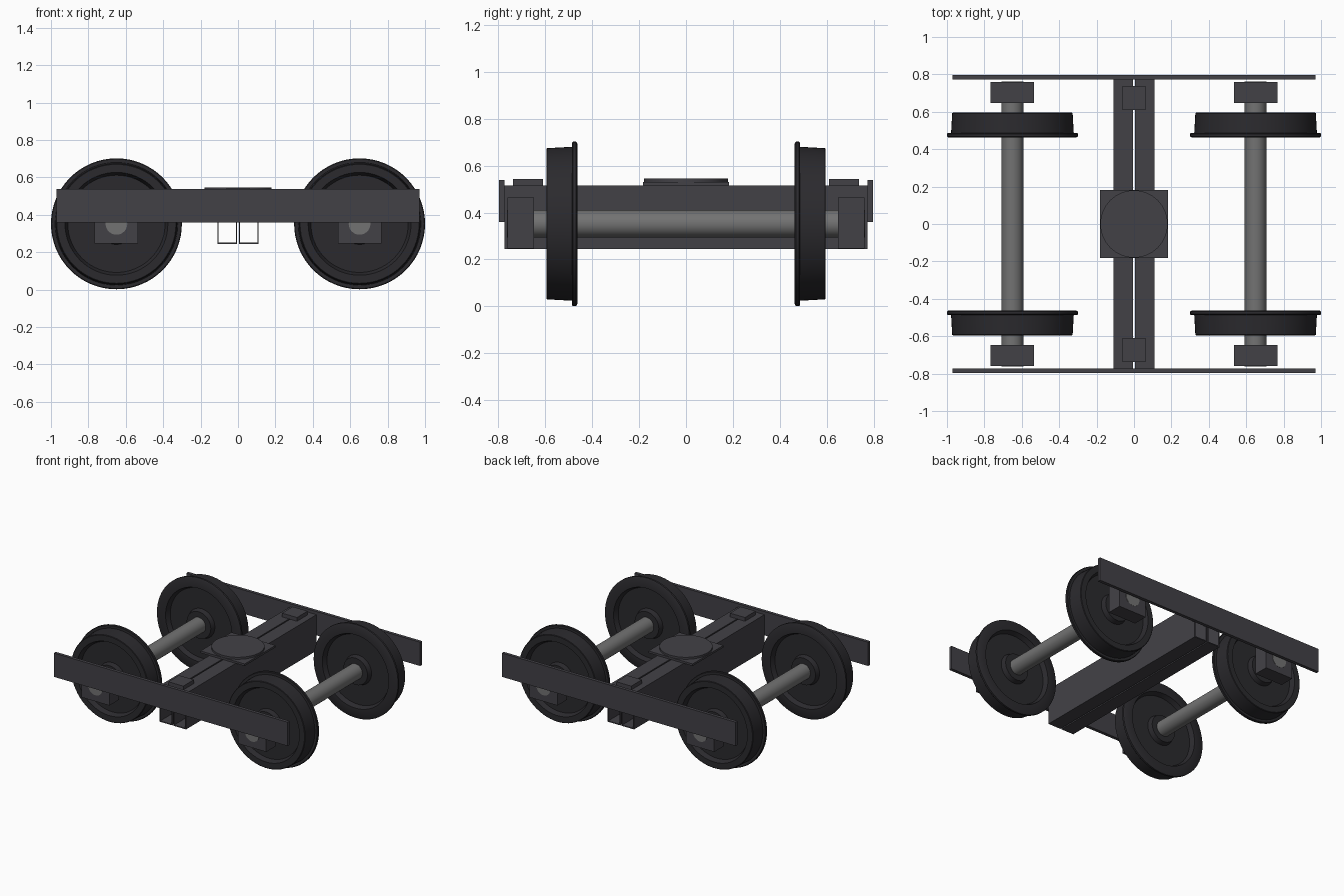
import bpy, bmesh, math

if "Cube" in bpy.data.objects:
    bpy.data.objects.remove(bpy.data.objects["Cube"])


def material(name, c):
    m = bpy.data.materials.new(name)
    m.diffuse_color = (*c, 1)
    m.use_nodes = True
    m.node_tree.nodes["Principled BSDF"].inputs["Base Color"].default_value = m.diffuse_color
    return m


FRAME = material("frame_paint", (0.055, 0.053, 0.062))
WHEEL = material("wheel_steel", (0.024, 0.023, 0.027))
AXLE = material("axle_steel", (0.17, 0.17, 0.17))


def finish(name, bm, mat, smooth=False):
    bmesh.ops.recalc_face_normals(bm, faces=bm.faces)
    me = bpy.data.meshes.new(name)
    bm.to_mesh(me)
    bm.free()
    me.materials.append(mat)
    ob = bpy.data.objects.new(name, me)
    bpy.context.collection.objects.link(ob)
    if smooth:
        bpy.ops.object.select_all(action='DESELECT')
        ob.select_set(True)
        bpy.context.view_layer.objects.active = ob
        bpy.ops.object.shade_smooth_by_angle(angle=math.radians(35))
    return ob


def box(name, lo, hi):
    bm = bmesh.new()
    bmesh.ops.create_cube(bm, size=1)
    for v in bm.verts:
        v.co = [lo[i] + (v.co[i] + 0.5) * (hi[i] - lo[i]) for i in range(3)]
    return finish(name, bm, FRAME)


def lathe(name, profile, mat, axis='Y', centre=(0, 0, 0), side=1, n=64):
    """Spin (radius, position) points around an axis."""
    bm = bmesh.new()
    rings = []
    for r, t in profile:
        ring = []
        for i in range(n):
            a = 2 * math.pi * i / n
            u, w = r * math.cos(a), r * math.sin(a)
            p = (u, t * side, w) if axis == 'Y' else (u, w, t)
            ring.append(bm.verts.new([p[k] + centre[k] for k in range(3)]))
        rings.append(ring)
    for a, b in zip(rings, rings[1:]):
        for i in range(n):
            j = (i + 1) % n
            bm.faces.new((a[i], a[j], b[j], b[i]))
    bm.faces.new(rings[0])
    bm.faces.new(rings[-1])
    return finish(name, bm, mat, True)


def tube(name, x0, x1, z0, z1, y, t):
    """Rectangular hollow section running along y, open at both ends."""
    bm = bmesh.new()
    outer = [(x0, z0), (x1, z0), (x1, z1), (x0, z1)]
    inner = [(x0 + t, z0 + t), (x1 - t, z0 + t), (x1 - t, z1 - t), (x0 + t, z1 - t)]
    L = [[bm.verts.new((px, s, pz)) for px, pz in loop]
         for loop, s in ((outer, -y), (outer, y), (inner, y), (inner, -y))]
    for k in range(4):
        a, b = L[k], L[(k + 1) % 4]
        for i in range(4):
            j = (i + 1) % 4
            bm.faces.new((a[i], a[j], b[j], b[i]))
    return finish(name, bm, FRAME)


# flanged wheel section, from the inner hub to the outer hub
wheel = [(0.10, 0.463), (0.11, 0.497), (0.26, 0.497), (0.275, 0.463),
         (0.342, 0.463), (0.35, 0.468), (0.35, 0.482), (0.346, 0.486), (0.328, 0.486),
         (0.322, 0.592), (0.318, 0.595), (0.275, 0.595), (0.26, 0.56),
         (0.11, 0.56), (0.10, 0.595)]

# wheelsets
for x, end in ((-0.65, "left"), (0.65, "right")):
    c = (x, 0, 0.352)
    lathe(f"axle_{end}", [(0.058, -0.762), (0.058, 0.762)], AXLE, centre=c)
    for s, side in ((-1, "front"), (1, "back")):
        lathe(f"wheel_{end}_{side}", wheel, WHEEL, centre=c, side=s)
        y0, y1 = sorted((s * 0.648, s * 0.76))
        box(f"axle_box_{end}_{side}", (x - 0.116, y0, 0.247), (x + 0.116, y1, 0.464))

# side plates and bearer pads
for s, side in ((-1, "front"), (1, "back")):
    y0, y1 = sorted((s * 0.773, s * 0.797))
    box(f"side_plate_{side}", (-0.97, y0, 0.36), (0.97, y1, 0.538))
    y0, y1 = sorted((s * 0.61, s * 0.737))
    box(f"bearer_pad_{side}", (-0.062, y0, 0.515), (0.062, y1, 0.543))

# twin-tube bolster with a narrow gap
tube("bolster_left", -0.11, -0.005, 0.245, 0.515, 0.773, 0.007)
tube("bolster_right", 0.005, 0.11, 0.245, 0.515, 0.773, 0.007)

# centre pivot
box("pivot_plate", (-0.183, -0.183, 0.515), (0.183, 0.183, 0.53))
lathe("pivot_disc", [(0.18, 0.53), (0.18, 0.545)], FRAME, axis='Z')
